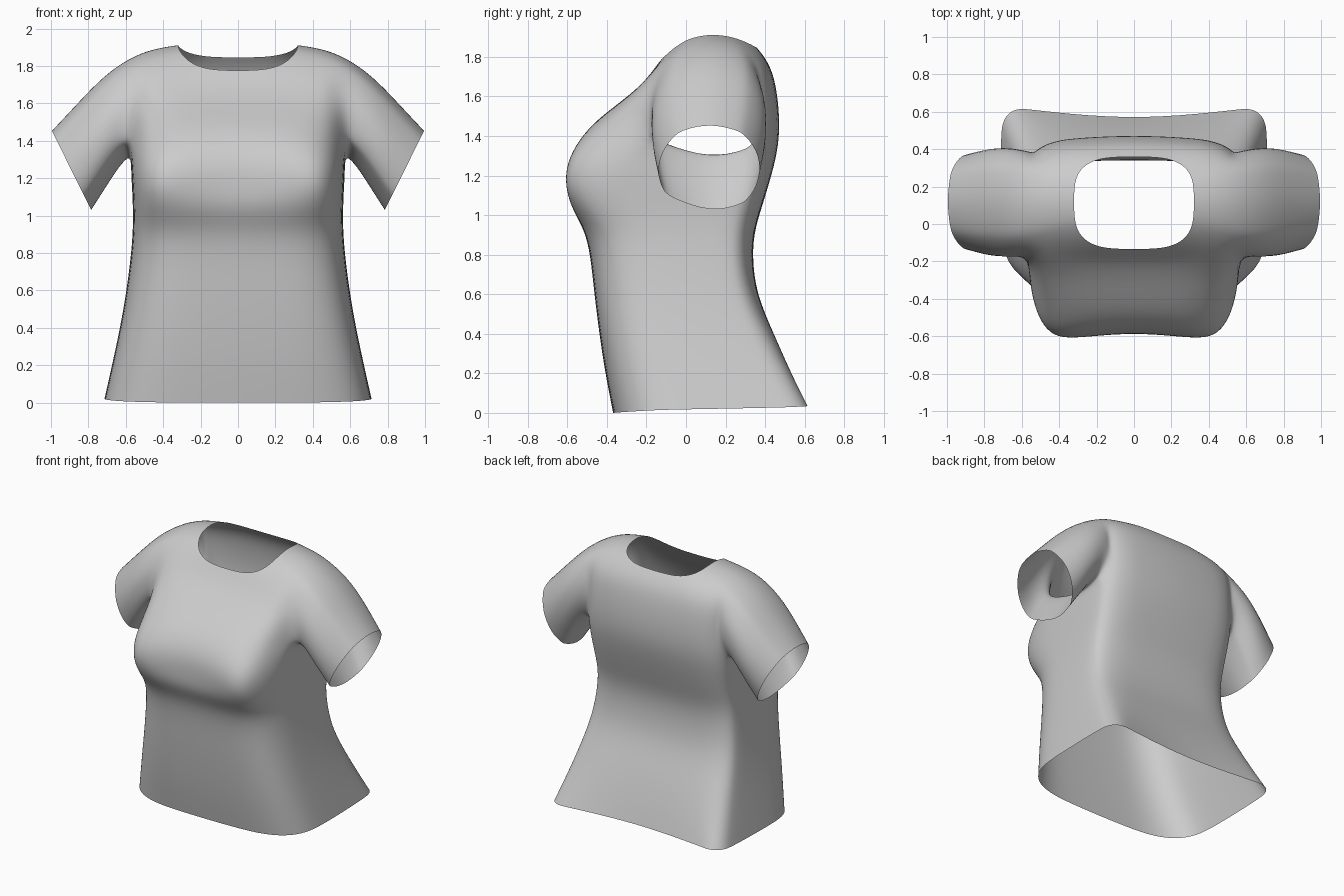
import bpy, bmesh
from math import sin, cos, pi, atan2
from mathutils import Vector

cube = bpy.data.objects.get("Cube")
if cube:
    bpy.data.objects.remove(cube)

fabric = bpy.data.materials.new("grey fabric")
fabric.use_nodes = True
GREY = (0.6, 0.6, 0.6, 1)
fabric.diffuse_color = GREY
fabric.node_tree.nodes["Principled BSDF"].inputs["Base Color"].default_value = GREY

COLS = 32      # columns round the body, the first on the left side seam
ARM = 2        # columns on each side of the seam taken by the armhole
MID_Y = 0.12   # depth of the side seam

# Body rings: side z, front z, back z, half width, front y, back y,
# front squareness, back squareness, front dip, back dip (negative bulges)
RINGS = [
    (.02, .0, .035, .715, -.37, .635, .53, .22, 0, .08),
    (.2, .2, .2, .675, -.41, .555, .52, .28, 0, .04),
    (.4, .4, .4, .632, -.44, .455, .5, .35, 0, .01),
    (.6, .6, .6, .597, -.465, .355, .5, .42, 0, 0),
    (.8, .8, .8, .572, -.485, .325, .5, .45, 0, -.01),
    (.93, .93, .93, .563, -.525, .335, .5, .45, .01, -.015),
    (1.03, 1.04, 1.04, .563, -.625, .365, .5, .43, .045, -.02),
    (1.13, 1.15, 1.15, .567, -.69, .39, .5, .4, .11, -.03),
    (1.23, 1.27, 1.27, .573, -.67, .41, .5, .37, .09, -.045),
    (1.32, 1.38, 1.38, .572, -.59, .42, .53, .34, .05, -.056),
    (1.5, 1.48, 1.5, .565, -.465, .422, .56, .33, .01, -.056),
    (1.68, 1.58, 1.62, .57, -.32, .415, .57, .35, 0, -.05),
    (1.855, 1.66, 1.72, .57, -.225, .402, .56, .42, 0, -.04),
    (1.9, 1.72, 1.79, .45, -.175, .39, .58, .55, 0, -.015),
    (1.915, 1.775, 1.845, .322, -.135, .36, .62, .62, 0, 0),
]
ARM_LOW, ARM_HIGH = 9, 12   # rings at the bottom and top of the armhole

# Sleeve rings: top x, top z, bottom x, bottom z, half depth
SLEEVE = [
    (.575, 1.86, .572, 1.31, .295),
    (.72, 1.76, .632, 1.24, .308),
    (.86, 1.612, .7, 1.13, .3),
    (1.0, 1.463, .775, 1.01, .268),
]


def power(value, p):
    return abs(value) ** p * (1 if value >= 0 else -1)


def ring_point(ring, col):
    zs, zf, zb, half, yf, yb, pf, pb, df, db = ring
    t = 2 * pi * col / COLS
    s, c = sin(t), cos(t)
    back = s >= 0
    p, end, z_end = (pb, yb, zb) if back else (pf, yf, zf)
    dip, dip_width = (-db, .62) if back else (df, .45)
    if abs(c) < 1e-6:
        c = 0
    x = half * power(c, p)
    reach = abs(s) ** p
    y = MID_Y + (end - MID_Y) * reach
    y += dip * max(0, 1 - (x / dip_width) ** 2)
    return Vector((x, y, zs + (z_end - zs) * reach ** 2))


def sleeve_point(ring, angle, side):
    tx, tz, bx, bz, depth = ring
    up = sin(angle)
    x = (tx + bx) / 2 + (tx - bx) / 2 * up
    z = (tz + bz) / 2 + (tz - bz) / 2 * up
    return Vector((side * x, MID_Y + depth * cos(angle), z))


# Body from hem to neckline, leaving the armholes open
bm = bmesh.new()
grid = [[bm.verts.new(ring_point(r, c)) for c in range(COLS)] for r in RINGS]


def in_armhole(row, col):
    from_left = (col + ARM) % COLS < 2 * ARM
    from_right = (col + ARM - COLS // 2) % COLS < 2 * ARM
    return ARM_LOW <= row < ARM_HIGH and (from_left or from_right)


for r in range(len(RINGS) - 1):
    for c in range(COLS):
        if not in_armhole(r, c):
            d = (c + 1) % COLS
            bm.faces.new((grid[r][c], grid[r][d], grid[r + 1][d], grid[r + 1][c]))

# Sleeves grown from the armhole edges
for side, seam in ((1, 0), (-1, COLS // 2)):
    span = range(-ARM, ARM + 1)
    loop = [grid[ARM_LOW][(seam + k) % COLS] for k in span]
    loop += [grid[r][(seam + ARM) % COLS] for r in range(ARM_LOW + 1, ARM_HIGH)]
    loop += [grid[ARM_HIGH][(seam + k) % COLS] for k in reversed(span)]
    loop += [grid[r][(seam - ARM) % COLS] for r in range(ARM_HIGH - 1, ARM_LOW, -1)]
    angles = [atan2(v.co.z - 1.58, v.co.y - MID_Y) for v in loop]
    for v, a in zip(loop, angles):
        v.co = v.co.lerp(sleeve_point(SLEEVE[0], a, side), .85)
    for ring in SLEEVE[1:]:
        new = [bm.verts.new(sleeve_point(ring, a, side)) for a in angles]
        for i in range(len(loop)):
            j = (i + 1) % len(loop)
            bm.faces.new((loop[i], loop[j], new[j], new[i]))
        loop = new

bmesh.ops.delete(bm, geom=[v for v in bm.verts if not v.link_faces], context='VERTS')
bmesh.ops.recalc_face_normals(bm, faces=bm.faces)
# Outward facing: the front of the chest must look forward
chest = min(bm.faces, key=lambda f: f.calc_center_median().y)
if chest.normal.y > 0:
    bmesh.ops.reverse_faces(bm, faces=bm.faces)

mesh = bpy.data.meshes.new("shirt")
bm.to_mesh(mesh)
bm.free()
mesh.materials.append(fabric)
shirt = bpy.data.objects.new("shirt", mesh)
bpy.context.collection.objects.link(shirt)
mesh.shade_smooth()
smooth = shirt.modifiers.new("smooth cloth", 'SUBSURF')
smooth.levels = smooth.render_levels = 2
